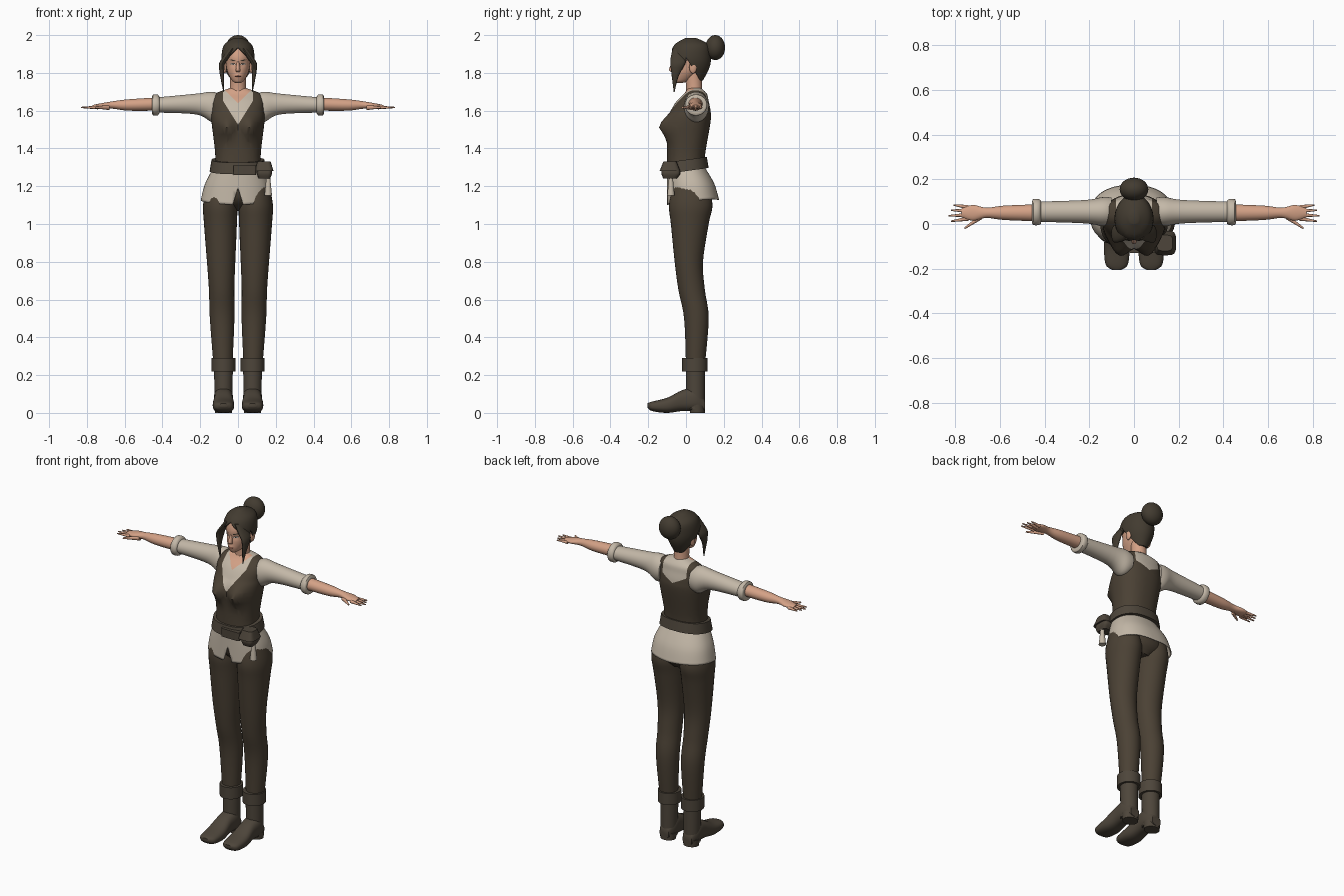
import bpy, bmesh, math
from mathutils import Vector
from mathutils.bvhtree import BVHTree

cube = bpy.data.objects.get("Cube")
if cube:
    bpy.data.objects.remove(cube)


def material(name, red, green, blue):
    mat = bpy.data.materials.new(name)
    mat.use_nodes = True
    color = (red, green, blue, 1)
    mat.diffuse_color = color
    mat.node_tree.nodes["Principled BSDF"].inputs["Base Color"].default_value = color
    return mat


cloth = material("dark brown cloth", .07, .053, .035)
leather = material("brown leather", .075, .06, .043)
hair = material("dark hair", .055, .044, .03)
linen = material("pale linen", .55, .48, .39)
skin = material("skin", .66, .36, .24)
lips = material("lips", .36, .15, .1)
dark = material("dark brown lines", .03, .02, .015)
white = material("eye white", .6, .55, .5)


def finish(name, bm, *materials, mirror=False, thickness=0):
    """Turn the mesh into a smooth object with sharp hard edges."""
    bmesh.ops.recalc_face_normals(bm, faces=bm.faces)
    mesh = bpy.data.meshes.new(name)
    bm.to_mesh(mesh)
    bm.free()
    for mat in materials:
        mesh.materials.append(mat)
    mesh.polygons.foreach_set("use_smooth", [True] * len(mesh.polygons))
    mesh.set_sharp_from_angle(angle=math.radians(45))
    part = bpy.data.objects.new(name, mesh)
    bpy.context.collection.objects.link(part)
    if thickness:
        shell = part.modifiers.new("thickness", "SOLIDIFY")
        shell.thickness = thickness
        shell.offset = -1
    if mirror:
        part.modifiers.new("mirror", "MIRROR")


def spline(keys, steps):
    """Smooth the key sections along the part."""
    rows = []
    keys = [Vector(key) for key in keys]
    padded = [keys[0]] + keys + [keys[-1]]
    for before, start, end, after in zip(padded, padded[1:], padded[2:], padded[3:]):
        leave, arrive = (end - before) / 2, (after - start) / 2
        for step in range(steps):
            t = step / steps
            ease = t * t * (3 - 2 * t)
            rows.append(start.lerp(end, ease) + leave * t * (1 - t) ** 2 - arrive * t * t * (1 - t))
    return rows + [keys[-1]]


def loft(*keys, axis="z", middle=0, steps=5, sides=32, power=2, caps=True):
    """Sections are (position, half width about the middle, low, high)."""
    bm = bmesh.new()
    rings = []
    for position, half, low, high in spline(keys, steps):
        ring = []
        for side in range(sides):
            c, s = math.cos(math.tau * side / sides), math.sin(math.tau * side / sides)
            a = middle + half * math.copysign(abs(c) ** (2 / power), c)
            b = (low + high) / 2 + (high - low) / 2 * math.copysign(abs(s) ** (2 / power), s)
            places = {"x": (position, a, b), "y": (a, position, b), "z": (a, b, position)}
            ring.append(bm.verts.new(places[axis]))
        rings.append(ring)
    for ring, above in zip(rings, rings[1:]):
        for side in range(sides):
            bm.faces.new((ring[side - 1], ring[side], above[side], above[side - 1]))
    if caps:
        bm.faces.new(rings[0])
        bm.faces.new(rings[-1])
    return bm


def ball(center, radii):
    bm = bmesh.new()
    bmesh.ops.create_uvsphere(bm, u_segments=32, v_segments=20, radius=1)
    for vert in bm.verts:
        vert.co = vert.co * Vector(radii) + Vector(center)
    return bm


def bump(offset, size):
    return math.exp(-(offset / size) ** 2)


def cut(bm, point, normal):
    geometry = bm.verts[:] + bm.edges[:] + bm.faces[:]
    bmesh.ops.bisect_plane(bm, geom=geometry, plane_co=point, plane_no=normal, dist=1e-5)


def cut_v(bm, tip, slope):
    for side in (-slope, slope):
        cut(bm, (0, 0, tip), (side, 0, 1))


def drop(bm, rule):
    faces = [face for face in bm.faces if rule(face.calc_center_median())]
    bmesh.ops.delete(bm, geom=faces, context="FACES")


# Torso: vest, shirt front and bare neckline on one surface
vest_tip, vest_slope, skin_tip, back_tip, strap = 1.525, 1.6, 1.64, 1.59, .08
torso = loft((1.26, .13, -.1, .1), (1.36, .12, -.1, .1), (1.54, .14, -.1, .13), (1.6, .14, -.08, .13),
             (1.65, .14, -.05, .12), (1.69, .12, -.01, .11), (1.72, .04, .01, .08), sides=64, power=2.3)
for vert in torso.verts:
    if vert.co.y < 0:
        vert.co.y -= .05 * bump(abs(vert.co.x) - .065, .05) * bump(vert.co.z - 1.515, .05)
cut_v(torso, vest_tip, vest_slope)
cut_v(torso, skin_tip, 1)
cut_v(torso, back_tip, .5)
for edge in (-strap, strap):
    cut(torso, (edge, 0, 0), (1, 0, 0))
cut(torso, (0, .04, 0), (0, 1, 0))
for face in torso.faces:
    place = face.calc_center_median()
    across, front = abs(place.x), place.y < .04
    tip, slope = (vest_tip, vest_slope) if front else (back_tip, .5)
    if across < strap and place.z > tip + slope * across:
        face.material_index = 2 if front and place.z > skin_tip + across else 1
finish("torso_with_vest", torso, cloth, linen, skin)

# Shirt tail with a slanted hem and a front notch
notch, notch_slope = 1.19, 3.2
tail = loft((1.1, .187, -.1, .175), (1.2, .17, -.1, .15), (1.3, .13, -.1, .1), sides=64, power=2.3, caps=False)
for vert in tail.verts:
    fall = (1.3 - vert.co.z) * 5
    vert.co.x -= .01 * fall
    vert.co.z += (.1 * (vert.co.y + .1) + .06 * abs(vert.co.x)) * fall
cut_v(tail, notch, -notch_slope)
drop(tail, lambda place: place.y < 0 and place.z < notch - notch_slope * abs(place.x))
finish("shirt_tail", tail, linen, thickness=.006)

# Belt higher at the back, its flap, a pouch and a hanging bag
belt = loft((1.27, .15, -.12, .12), (1.33, .14, -.11, .11), sides=48, steps=1, power=2.3)
for vert in belt.verts:
    vert.co.z += .14 * vert.co.y + .01
finish("belt", belt, leather)
finish("belt_flap", loft((1.26, .06, -.13, -.1), (1.31, .06, -.13, -.1), middle=.035, steps=1, power=6), leather)
finish("pouch", loft((1.24, .03, -.12, -.05), (1.27, .04, -.13, -.03), (1.31, .03, -.12, -.05),
                     middle=.14, power=4), leather)
finish("pouch_flap", loft((1.28, .05, -.14, -.03), (1.33, .035, -.12, -.05), middle=.138, steps=1, power=4), leather)
finish("hanging_bag", loft((1.15, .02, -.1, -.06), (1.25, .01, -.09, -.07), middle=.16), linen)

# Trousers, with the legs spreading towards the hips
finish("trouser_hips", loft((1.07, .05, 0, .1), (1.14, .16, -.08, .14), (1.28, .12, -.08, .09)), cloth)
legs = loft((.25, .05, 0, .1), (.5, .065, -.01, .12), (.65, .067, -.04, .1), (.8, .075, -.06, .09),
            (1, .087, -.08, .12), (1.1, .09, -.09, .14), (1.2, .07, -.07, .12), middle=.075)
for vert in legs.verts:
    vert.co.x += .018 * vert.co.z
finish("trouser_legs", legs, cloth, mirror=True)

# Boots: shaft, foot, heel and folded cuff
ankle = .077
finish("boot_shafts", loft((.02, .046, 0, .1), (.25, .05, 0, .1), middle=ankle), leather, mirror=True)
finish("boot_feet", loft((-.205, .02, .03, .05), (-.18, .05, .01, .06), (-.1, .057, 0, .08), (-.02, .05, .01, .12),
                         (.05, .05, .01, .13), (.1, .03, .01, .07),
                         axis="y", middle=ankle, power=2.5), leather, mirror=True)
finish("boot_heels", loft((0, .045, .02, .1), (.04, .05, .02, .1), middle=ankle, steps=1), leather, mirror=True)
finish("boot_cuffs", loft((.22, .063, -.02, .113), (.29, .063, -.02, .113), middle=ankle, steps=1),
       leather, mirror=True)

# Sleeves, rolled cuffs and forearms
finish("sleeves", loft((.1, .063, 1.55, 1.69), (.14, .065, 1.54, 1.7), (.22, .052, 1.58, 1.69), (.43, .045, 1.59, 1.67),
                       axis="x", middle=.055), linen, mirror=True)
finish("sleeve_cuffs", loft((.415, .05, 1.59, 1.67), (.425, .058, 1.575, 1.685), (.45, .058, 1.575, 1.685),
                            (.455, .05, 1.59, 1.67), axis="x", middle=.053, steps=2), linen, mirror=True)
finish("forearms", loft((.43, .038, 1.6, 1.67), (.58, .032, 1.6, 1.66), (.66, .023, 1.61, 1.65),
                        (.72, .035, 1.61, 1.64), (.77, .02, 1.61, 1.63), axis="x", middle=.05), skin, mirror=True)

# Fingers fan out from the palm, the thumb points forward
wrist, knuckle, level = .68, .74, 1.617


def digit(name, root, tip, middle, fan, radius):
    end = radius / 3
    bm = loft((root, radius, level - radius, level + radius), (tip, end, level - end, level + end),
              axis="x", middle=middle, sides=12)
    for vert in bm.verts:
        vert.co.y += fan * (vert.co.x - root)
    finish(name, bm, skin, mirror=True)


for index, name in enumerate(("index", "middle", "ring", "little")):
    digit(name + "_fingers", knuckle, .83 - .012 * abs(index - 1), .024 + .017 * index, .1 * index - .15, .01)
digit("thumbs", wrist, .757, .035, -.7, .014)

# Neck and head, with eye sockets and lips
eye, mouth = 1.847, 1.782
finish("neck", loft((1.64, .05, 0, .09), (1.73, .042, 0, .085), (1.82, .042, -.01, .08)), skin)
head = loft((1.747, .015, -.055, -.02), (1.76, .032, -.066, .02), (1.8, .054, -.07, .07), (1.84, .063, -.07, .1),
            (1.89, .068, -.07, .11), (1.94, .058, -.05, .1), (1.97, .03, -.01, .06), sides=48)
for vert in head.verts:
    if vert.co.y < -.02:
        vert.co.y += .007 * bump(abs(vert.co.x) - .026, .015) * bump(vert.co.z - eye, .014)
        vert.co.y -= .006 * bump(vert.co.x, .018) * bump(vert.co.z - mouth, .013)
face_surface = BVHTree.FromBMesh(head)
finish("head", head, skin)
finish("nose", loft((1.806, .01, -.08, -.06), (1.818, .012, -.09, -.06), (1.86, .006, -.073, -.05), sides=16), skin)
finish("ears", ball((.07, .037, 1.83), (.011, .02, .033)), skin, mirror=True)


def plate(name, x, z, width, height, mat, tilt=0, lift=.0015, mirror=True):
    """Thin painted shape wrapped on the face."""
    bm = bmesh.new()

    def project(across, up):
        hit = face_surface.ray_cast(Vector((across, -1, up)), Vector((0, 1, 0)))[0]
        return bm.verts.new((across, hit.y - lift, up))

    rim = []
    for angle in range(0, 360, 20):
        offset = width * math.cos(math.radians(angle))
        rim.append(project(x + offset, z + height * math.sin(math.radians(angle)) + tilt * offset))
    center = project(x, z)
    for start, end in zip(rim, rim[1:] + rim[:1]):
        bm.faces.new((center, start, end))
    finish(name, bm, mat, mirror=mirror)


# Painted face
plate("eye_lines", .027, eye, .014, .006, dark, tilt=.15)
plate("eye_whites", .027, eye - .001, .012, .004, white, tilt=.15, lift=.0025)
plate("irises", .026, eye - .001, .004, .004, dark, lift=.0035)
plate("eyebrows", .03, eye + .02, .017, .003, hair, tilt=.2)
plate("mouth", 0, mouth, .018, .006, lips, mirror=False)
plate("mouth_line", 0, mouth, .017, .001, dark, lift=.0025, mirror=False)

# Hair shell: parted front opening, lower edge rising from nape to ear
parting, part_slope, nape, nape_slope = 1.935, .95, 1.785, 1.6
shell = loft((1.76, .04, 0, .09), (1.83, .078, -.08, .125), (1.89, .087, -.085, .132), (1.95, .072, -.06, .12),
             (1.986, .02, 0, .05), sides=64)
cut_v(shell, parting, -part_slope)
cut(shell, (0, .06, nape), (0, nape_slope, 1))
cut(shell, (0, 0, 0), (0, 1, 0))
drop(shell, lambda place: place.z < (parting - part_slope * abs(place.x) if place.y < 0
                                     else nape - nape_slope * (place.y - .06)))
finish("hair_cap", shell, hair, thickness=.008)
locks = loft((1.7, .002, -.065, -.06), (1.78, .01, -.075, -.04), (1.86, .017, -.083, 0), (1.93, .02, -.07, 0),
             middle=.086, sides=16)
for vert in locks.verts:
    vert.co.x -= .7 * max(vert.co.z - 1.85, 0) + .1 * max(1.8 - vert.co.z, 0)
finish("hair_locks", locks, hair, mirror=True)
finish("hair_bun", ball((0, .155, 1.934), (.064, .052, .066)), hair)
